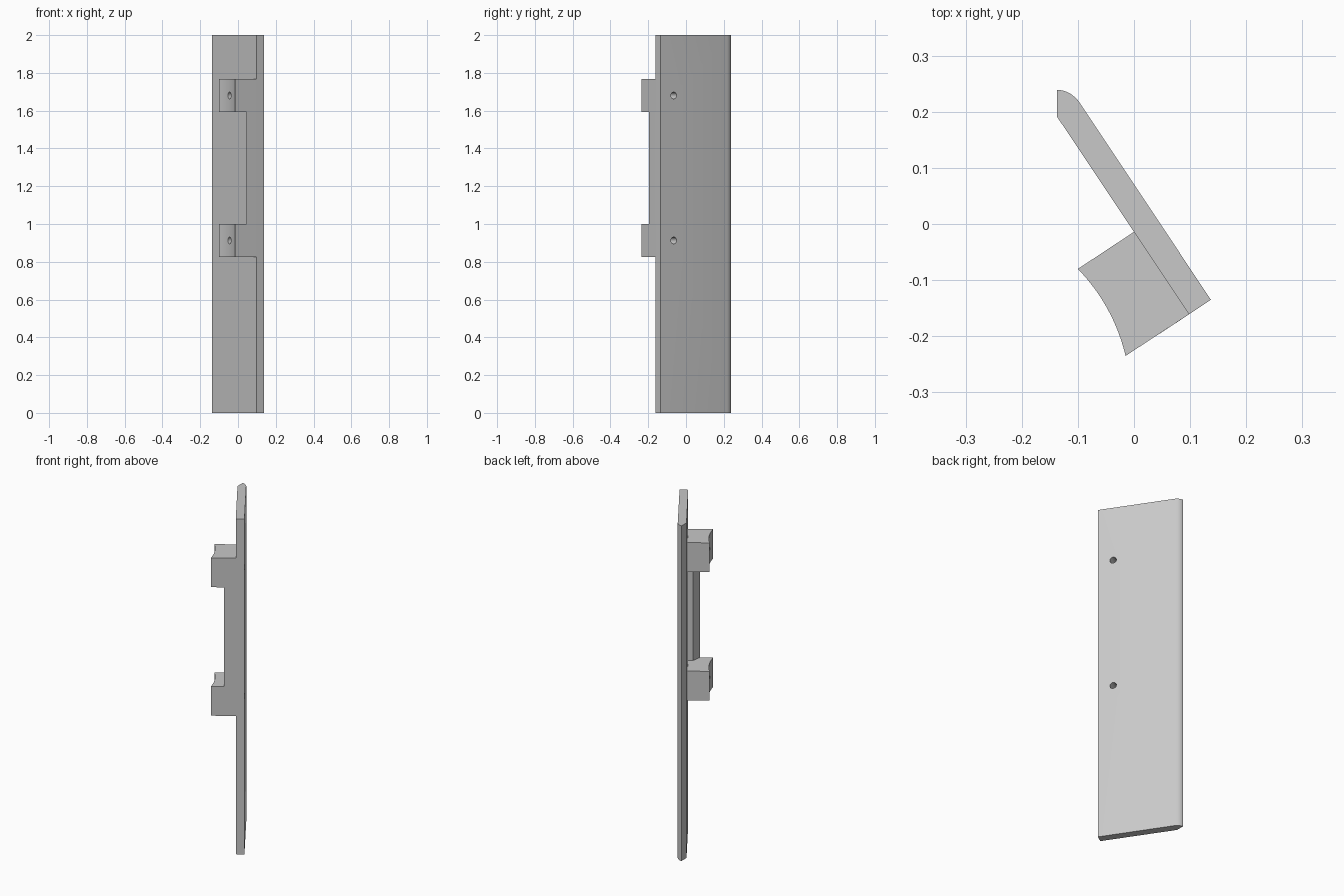
import bpy
import bmesh
from mathutils import Vector

cube = bpy.data.objects.get("Cube")
if cube:
    bpy.data.objects.remove(cube, do_unlink=True)

grey = bpy.data.materials.new("plain grey")
grey.use_nodes = True
grey.diffuse_color = (0.58, 0.58, 0.58, 1)
grey.node_tree.nodes["Principled BSDF"].inputs["Base Color"].default_value = (0.58, 0.58, 0.58, 1)


def curve(start, control, end, steps):
    """Points along a quadratic curve, both ends included."""
    a, b, c = Vector(start), Vector(control), Vector(end)
    ts = [i / steps for i in range(steps + 1)]
    return [a * (1 - t) ** 2 + b * 2 * t * (1 - t) + c * t * t for t in ts]


def extrude(name, profile, bottom, top):
    """Upright prism with the given plan outline."""
    bm = bmesh.new()
    face = bm.faces.new([bm.verts.new((p[0], p[1], bottom)) for p in profile])
    grown = bmesh.ops.extrude_face_region(bm, geom=[face])["geom"]
    verts = [v for v in grown if isinstance(v, bmesh.types.BMVert)]
    bmesh.ops.translate(bm, verts=verts, vec=(0, 0, top - bottom))
    bmesh.ops.recalc_face_normals(bm, faces=bm.faces)
    mesh = bpy.data.meshes.new(name)
    bm.to_mesh(mesh)
    bm.free()
    mesh.materials.append(grey)
    obj = bpy.data.objects.new(name, mesh)
    bpy.context.collection.objects.link(obj)
    return obj


def activate(obj):
    bpy.ops.object.select_all(action="DESELECT")
    obj.select_set(True)
    bpy.context.view_layer.objects.active = obj


def drill(obj, cutter):
    activate(obj)
    mod = obj.modifiers.new("screw hole", "BOOLEAN")
    mod.object = cutter
    mod.operation = "DIFFERENCE"
    mod.solver = "EXACT"
    bpy.ops.object.modifier_apply(modifier=mod.name)


# Long slanted plate with one rounded edge
end_corner = (0.098, -0.161)
rounded = curve((-0.137, 0.239), (-0.115, 0.239), (-0.098, 0.218), 10)
plate = extrude("plate", [(-0.137, 0.191)] + rounded + [(0.137, -0.135), end_corner], 0, 2)

# Two hollow-faced blocks, each drilled through together with the plate
hollow = curve((-0.1, -0.08), (-0.0365, -0.146), (-0.015, -0.235), 16)
parts = [plate]
axis = Vector((0.83, 0.56, 0))
for name, bottom in (("lower", 0.825), ("upper", 1.592)):
    block = extrude(name + "_block", [(0, -0.014)] + hollow + [end_corner], bottom, bottom + 0.175)
    bpy.ops.mesh.primitive_cylinder_add(
        vertices=32, radius=0.018, depth=0.6,
        location=(0.02, -0.112, bottom + 0.088),
        rotation=axis.to_track_quat("Z", "Y").to_euler())
    cutter = bpy.context.object
    cutter.name = "hole_cutter"
    cutter.hide_render = True
    cutter.data.materials.append(grey)
    drill(plate, cutter)
    drill(block, cutter)
    bpy.data.objects.remove(cutter, do_unlink=True)
    parts.append(block)

# Slim rail joining the blocks
rail = [end_corner, (0.045, -0.196), (0.053, -0.142), (0.0756, -0.127)]
parts.append(extrude("rail", rail, 1.0, 1.592))

for part in parts:
    activate(part)
    bpy.ops.object.shade_smooth_by_angle()
